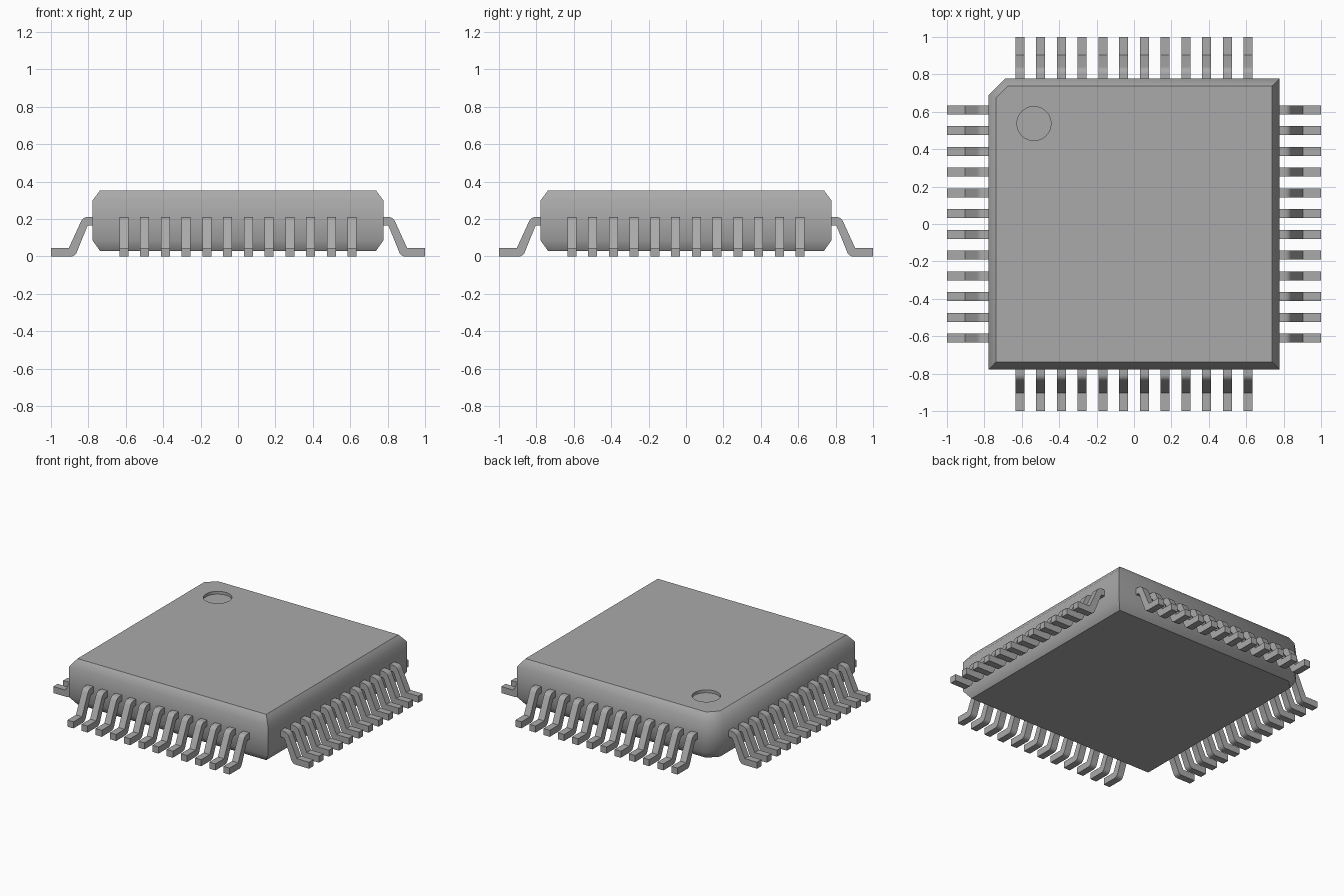
import bpy, bmesh, math
from mathutils import Matrix, Vector

if "Cube" in bpy.data.objects:
    bpy.data.objects.remove(bpy.data.objects["Cube"], do_unlink=True)

# One flat grey
grey = bpy.data.materials.new("grey")
grey.use_nodes = True
colour = (0.4, 0.4, 0.4, 1)
grey.diffuse_color = colour
grey.node_tree.nodes["Principled BSDF"].inputs["Base Color"].default_value = colour


def make_object(name, bm):
    bmesh.ops.recalc_face_normals(bm, faces=bm.faces)
    mesh = bpy.data.meshes.new(name)
    bm.to_mesh(mesh)
    bm.free()
    mesh.materials.append(grey)
    obj = bpy.data.objects.new(name, mesh)
    bpy.context.collection.objects.link(obj)
    return obj


def smooth(obj, degrees):
    bpy.ops.object.select_all(action='DESELECT')
    obj.select_set(True)
    bpy.context.view_layer.objects.active = obj
    bpy.ops.object.shade_smooth_by_angle(angle=math.radians(degrees))


def outline(half, cut):
    # Square with one clipped corner at the back
    return [(-half, -half), (half, -half), (half, half),
            (-half + cut, half), (-half, half - cut)]


# Package body: stacked outlines joined into a bevelled slab
bm = bmesh.new()
rings = []
for z, half, cut in ((0.03, 0.738, 0.064), (0.085, 0.777, 0.088),
                     (0.3, 0.777, 0.088), (0.353, 0.738, 0.064)):
    rings.append([bm.verts.new((x, y, z)) for x, y in outline(half, cut)])
for low, high in zip(rings, rings[1:]):
    for i in range(len(low)):
        j = (i + 1) % len(low)
        bm.faces.new((low[i], low[j], high[j], high[i]))
bm.faces.new(rings[0][::-1])
bm.faces.new(rings[-1])
body = make_object("package_body", bm)

# Round marker dimple cut into the top
bm = bmesh.new()
bmesh.ops.create_cone(bm, cap_ends=True, segments=48, radius1=0.091, radius2=0.091,
                      depth=0.1, matrix=Matrix.Translation((-0.535, 0.537, 0.383)))
cutter = make_object("dimple_cutter", bm)
cutter.hide_render = True
dimple = body.modifiers.new("dimple", 'BOOLEAN')
dimple.operation = 'DIFFERENCE'
dimple.solver = 'EXACT'
dimple.object = cutter
bpy.context.view_layer.objects.active = body
bpy.ops.object.modifier_apply(modifier="dimple")
bpy.data.objects.remove(cutter, do_unlink=True)
smooth(body, 50)


# Bent leads: a side profile extruded to the lead width
def arc(cx, cz, radius, start, end, steps=5):
    angles = [math.radians(start + (end - start) * i / steps) for i in range(steps + 1)]
    return [(cx + radius * math.cos(a), cz + radius * math.sin(a)) for a in angles]


profile = ([(0.76, 0.211)] + arc(0.803, 0.171, 0.04, 90, 22)
           + [(0.904, 0.046), (1, 0.046), (1, 0)]
           + arc(0.894, 0.034, 0.034, 270, 202)
           + [(0.806, 0.161), (0.798, 0.166), (0.76, 0.166)])
WIDTH = 0.048
COUNT = 12
PITCH = 0.111


def add_lead(bm, offset):
    ring = [bm.verts.new((x, offset - WIDTH / 2, z)) for x, z in profile]
    face = bm.faces.new(ring)
    moved = bmesh.ops.extrude_face_region(bm, geom=[face])
    verts = [v for v in moved["geom"] if isinstance(v, bmesh.types.BMVert)]
    bmesh.ops.translate(bm, verts=verts, vec=Vector((0, WIDTH, 0)))


for side, turn in (("left", 0), ("back", 90), ("right", 180), ("front", 270)):
    bm = bmesh.new()
    for i in range(COUNT):
        add_lead(bm, (i - (COUNT - 1) / 2) * PITCH)
    bm.transform(Matrix.Rotation(math.radians(turn), 4, 'Z'))
    smooth(make_object(side + "_leads", bm), 40)
